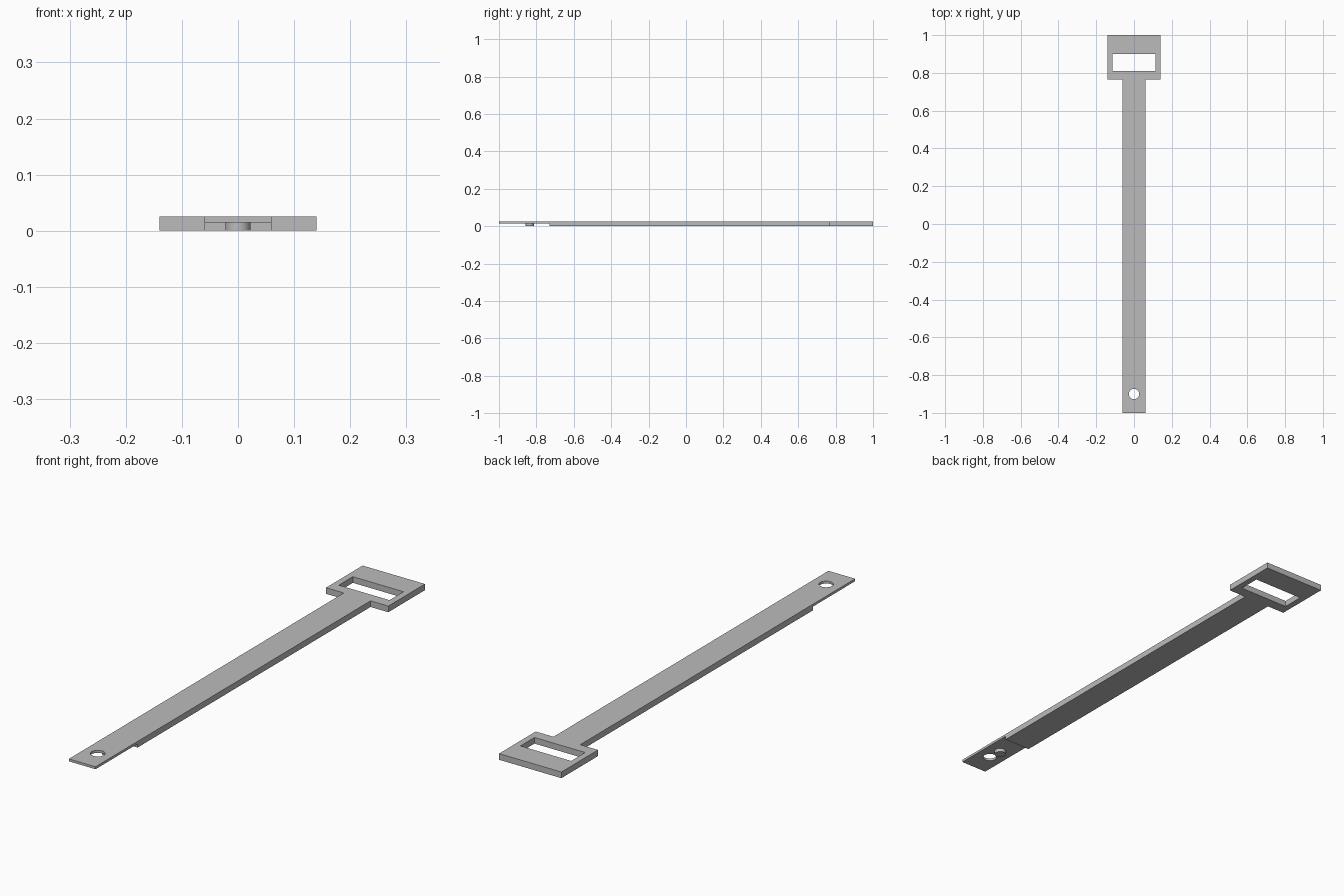
import bpy, bmesh

if "Cube" in bpy.data.objects:
    bpy.data.objects.remove(bpy.data.objects["Cube"], do_unlink=True)

grey = bpy.data.materials.new("plain grey")
grey.use_nodes = True
colour = (0.5, 0.5, 0.5, 1)
grey.diffuse_color = colour
grey.node_tree.nodes["Principled BSDF"].inputs["Base Color"].default_value = colour

THICK = 0.025      # full thickness of the strap
STEP = 0.015       # underside height of the thin end
STRAP = 0.06       # half width of the strap
HEAD = 0.14        # half width of the head
NECK = 0.765       # where the head begins


def prism(name, outline, z0, z1):
    """Extrude a flat outline between two heights."""
    bm = bmesh.new()
    face = bm.faces.new([bm.verts.new((x, y, z0)) for x, y in outline])
    top = bmesh.ops.extrude_face_region(bm, geom=[face])["geom"]
    for v in top:
        if isinstance(v, bmesh.types.BMVert):
            v.co.z = z1
    bmesh.ops.recalc_face_normals(bm, faces=bm.faces)
    mesh = bpy.data.meshes.new(name)
    bm.to_mesh(mesh)
    bm.free()
    mesh.materials.append(grey)
    obj = bpy.data.objects.new(name, mesh)
    bpy.context.collection.objects.link(obj)
    return obj


def box(name, half_x, y0, y1, z0, z1):
    return prism(name, [(-half_x, y0), (half_x, y0), (half_x, y1), (-half_x, y1)], z0, z1)


def cylinder(name, radius, y, z0, z1):
    bpy.ops.mesh.primitive_cylinder_add(vertices=48, radius=radius, depth=z1 - z0,
                                        location=(0, y, (z0 + z1) / 2))
    obj = bpy.context.object
    obj.name = name
    obj.data.materials.append(grey)
    return obj


def smooth(obj):
    bpy.ops.object.select_all(action="DESELECT")
    obj.select_set(True)
    bpy.context.view_layer.objects.active = obj
    bpy.ops.object.shade_smooth_by_angle()


# Strap and wide head as one plate
right_side = [(STRAP, -1), (STRAP, NECK), (HEAD, NECK), (HEAD, 1)]
left_side = [(-x, y) for x, y in reversed(right_side)]
strap = prism("strap_with_head", right_side + left_side, 0, THICK)

# Head slot, thinned end and peg hole
cutters = [
    box("slot_cutter", 0.114, 0.81, 0.90, -0.1, 0.1),
    box("step_cutter", 0.2, -1.1, -0.73, -0.1, STEP),
    cylinder("hole_cutter", 0.027, -0.90, -0.1, 0.1),
]
for cutter in cutters:
    cutter.hide_render = True
    mod = strap.modifiers.new(cutter.name, "BOOLEAN")
    mod.operation = "DIFFERENCE"
    mod.solver = "EXACT"
    mod.object = cutter
    bpy.ops.object.select_all(action="DESELECT")
    bpy.context.view_layer.objects.active = strap
    strap.select_set(True)
    bpy.ops.object.modifier_apply(modifier=mod.name)
    bpy.data.objects.remove(cutter, do_unlink=True)
smooth(strap)

# Fastening peg beneath the thin end
smooth(cylinder("peg", 0.0225, -0.835, 0, STEP))
